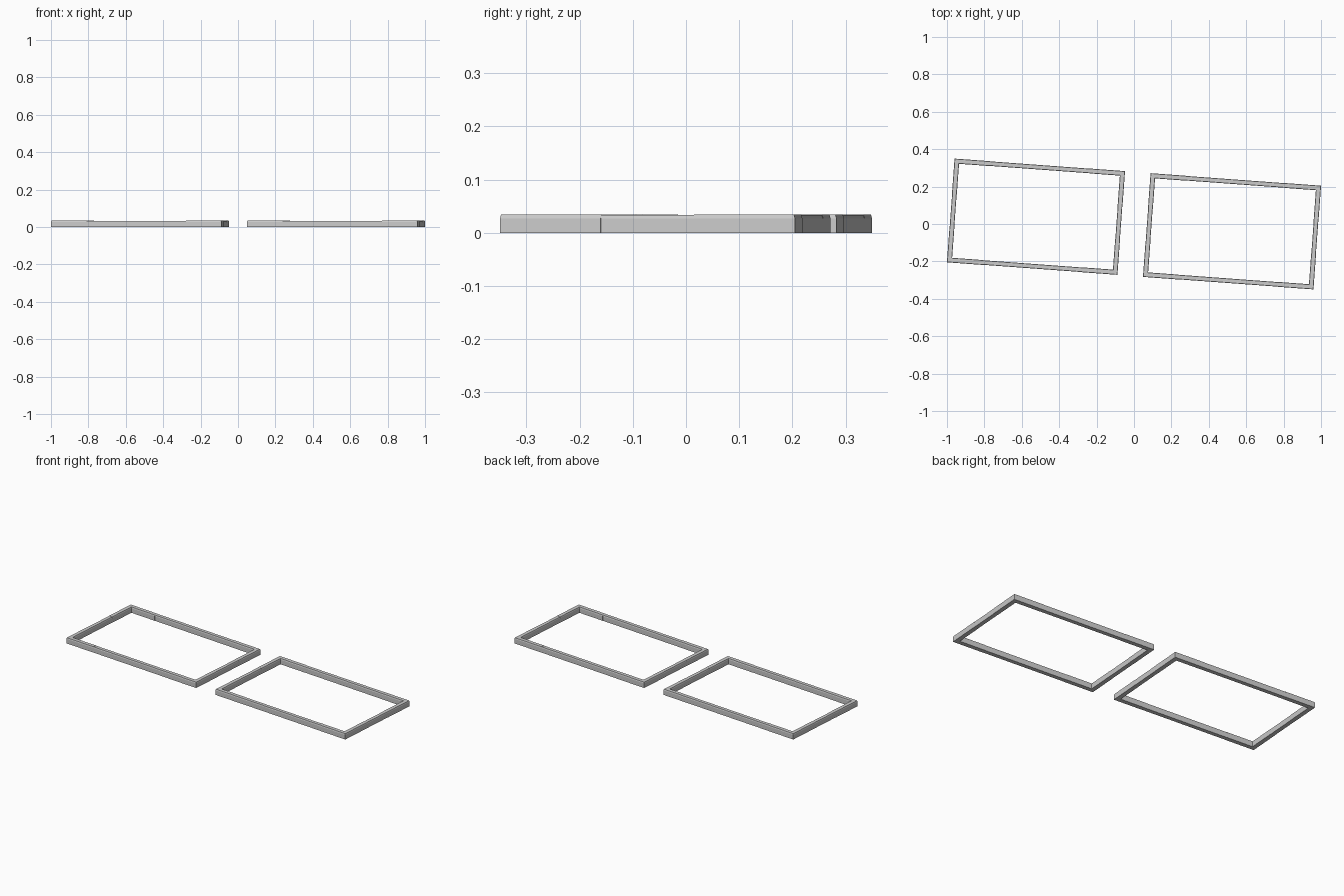
import bpy, bmesh
from math import radians
from mathutils import Matrix

if "Cube" in bpy.data.objects:
    bpy.data.objects.remove(bpy.data.objects["Cube"])

W, H = 0.457, 0.278      # half length and half width of one frame
ARM = 0.19               # reach of each corner piece
BAR, TALL = 0.026, 0.034
TILT = radians(-4.2)


def profile(inset):
    # (inward offset, height): upper edges taper in slightly
    a, b, t = inset, BAR - inset, TALL - inset * 0.5
    return [(a, 0), (a, 0.027), (a + 0.002, t), (b - 0.002, t), (b, 0.027), (b, 0)]


def sweep(name, stations, centre):
    # stations: one list of 3D points per cross-section
    bm = bmesh.new()
    rings = [[bm.verts.new(p) for p in ring] for ring in stations]
    for r0, r1 in zip(rings, rings[1:]):
        n = len(r0)
        for i in range(n):
            j = (i + 1) % n
            bm.faces.new((r0[i], r0[j], r1[j], r1[i]))
    bm.faces.new(rings[0])
    bm.faces.new(rings[-1])
    bmesh.ops.recalc_face_normals(bm, faces=bm.faces)
    me = bpy.data.meshes.new(name)
    bm.to_mesh(me)
    bm.free()
    ob = bpy.data.objects.new(name, me)
    ob.matrix_world = Matrix.Translation(centre) @ Matrix.Rotation(TILT, 4, 'Z')
    bpy.context.collection.objects.link(ob)


def build_frame(side, centre):
    # L-shaped corner pieces with a mitred bend
    p = profile(0.0)
    for sx, ex in ((-1, "left"), (1, "right")):
        for sy, ey in ((-1, "front"), (1, "back")):
            sweep(f"{side}_frame_corner_{ey}_{ex}", [
                [(sx * (W - ARM), sy * (H - d), z) for d, z in p],
                [(sx * (W - d), sy * (H - d), z) for d, z in p],
                [(sx * (W - d), sy * (H - ARM), z) for d, z in p]], centre)
    # Slightly slimmer straight bars between the corners
    q = profile(0.0008)
    for s, long_end, short_end in ((-1, "front", "left"), (1, "back", "right")):
        sweep(f"{side}_frame_{long_end}_bar",
              [[(x, s * (H - d), z) for d, z in q] for x in (ARM - W, W - ARM)], centre)
        sweep(f"{side}_frame_{short_end}_bar",
              [[(s * (W - d), y, z) for d, z in q] for y in (ARM - H, H - ARM)], centre)


build_frame("left", (-0.524, 0.039, 0))
build_frame("right", (0.524, -0.039, 0))
